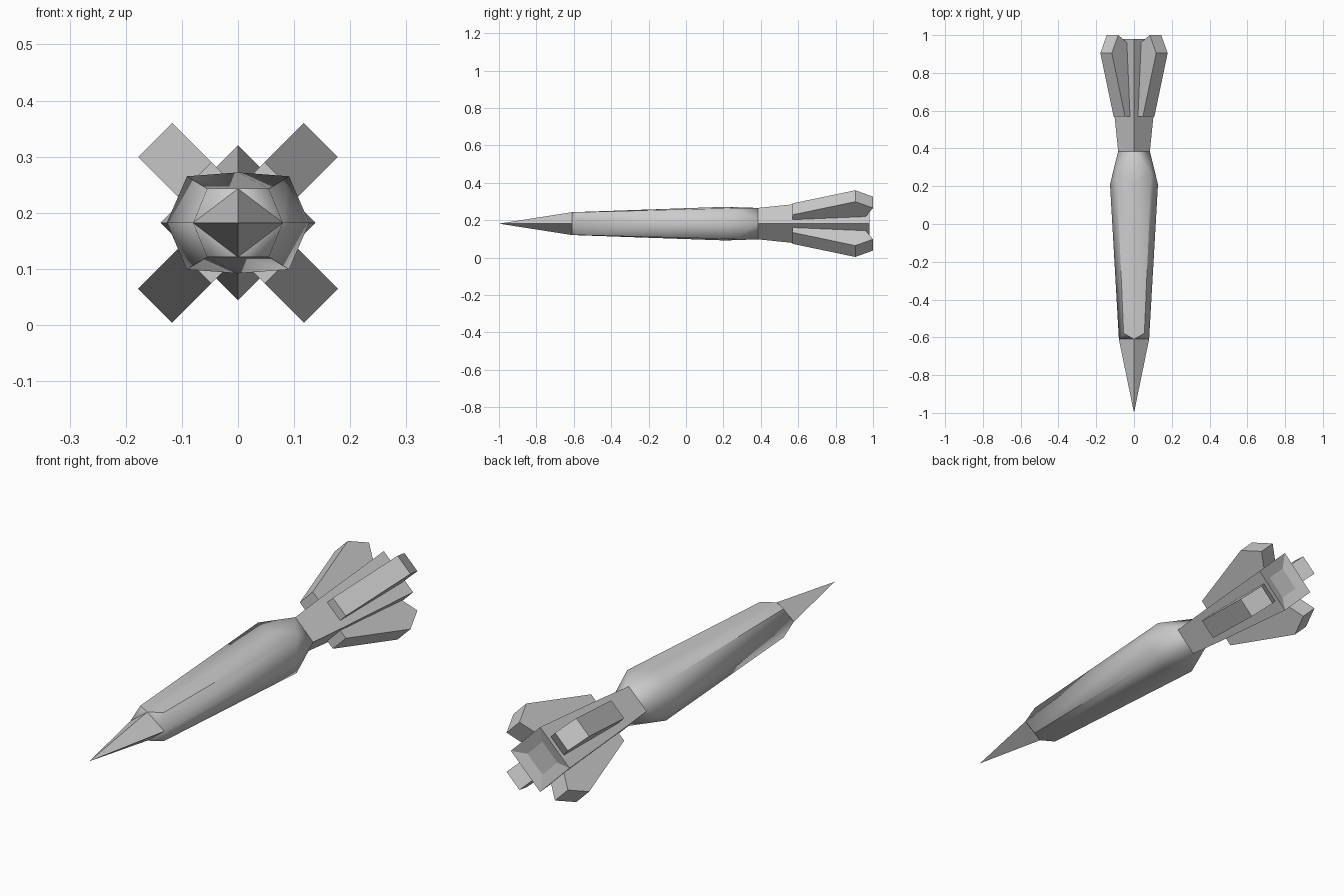
import bpy
from mathutils import Vector
from math import sqrt

if "Cube" in bpy.data.objects:
    bpy.data.objects.remove(bpy.data.objects["Cube"])

ZC = 0.182  # height of the long axis


def make(name, verts, faces, smooth=False):
    mesh = bpy.data.meshes.new(name)
    mesh.from_pydata([(x, y, z + ZC) for x, y, z in verts], [], faces)
    obj = bpy.data.objects.new(name, mesh)
    bpy.context.collection.objects.link(obj)
    bpy.ops.object.select_all(action='DESELECT')
    obj.select_set(True)
    bpy.context.view_layer.objects.active = obj
    bpy.ops.object.mode_set(mode='EDIT')
    bpy.ops.mesh.select_all(action='SELECT')
    bpy.ops.mesh.normals_make_consistent(inside=False)
    bpy.ops.object.mode_set(mode='OBJECT')
    if smooth:
        bpy.ops.object.shade_smooth_by_angle(angle=0.9)
    return obj


def diamond(y, hx, hz):
    return [(hx, y, 0), (0, y, hz), (-hx, y, 0), (0, y, -hz)]


def corners(y, hx, hz):
    return [(hx, y, hz), (-hx, y, hz), (-hx, y, -hz), (hx, y, -hz)]


R = range(4)


def nxt(i):
    return (i + 1) % 4


# Pointed four-sided nose
make("nose_cone", [(0, -1, 0)] + diamond(-0.61, 0.08, 0.061),
     [(0, 1 + i, 1 + nxt(i)) for i in R] + [(4, 3, 2, 1)])

# Tapered eight-sided body with faceted shoulders at both ends
v = (diamond(-0.61, 0.08, 0.061) + corners(-0.578, 0.055, 0.061)
     + diamond(0.21, 0.127, 0.09) + corners(0.265, 0.091, 0.083)
     + diamond(0.385, 0.084, 0.084))
f = [(0, 1, 2, 3)]
for i in R:
    j, k = nxt(i), (i - 1) % 4
    f += [(i, 4 + i, j),                       # front corner facet
          (i, 8 + i, 12 + i, 4 + i),           # side strips
          (4 + i, 12 + i, 8 + j, j),
          (8 + i, 12 + k, 16 + i, 12 + i),     # rear kite facet
          (12 + i, 16 + i, 16 + j)]            # rear corner facet
f.append((19, 18, 17, 16))
make("body", v, f, smooth=True)

# Flaring square tail with a shallow dished end
rings = [(0.385, 0.084), (0.57, 0.103), (0.98, 0.138), (0.965, 0.07)]
v = [p for y, h in rings for p in diamond(y, h, h)]
f = [(4 * r + i, 4 * r + nxt(i), 4 * r + 4 + nxt(i), 4 * r + 4 + i)
     for r in range(3) for i in R]
make("tail", v, f + [(3, 2, 1, 0), (12, 13, 14, 15)])

# Four thick diagonal fins from one side profile (y, radius)
profile = [(0.57, 0.05), (0.57, 0.11), (0.905, 0.209), (1.0, 0.161), (0.95, 0.078)]
n = len(profile)
for sx, sz, label in ((1, 1, "upper_right"), (-1, 1, "upper_left"),
                      (-1, -1, "lower_left"), (1, -1, "lower_right")):
    out = Vector((sx, 0, sz)) / sqrt(2)
    side = Vector((-sz, 0, sx)) / sqrt(2)
    v = [tuple(out * r + side * t + Vector((0, y, 0)))
         for t in (-0.043, 0.043) for y, r in profile]
    f = [(i, (i + 1) % n, n + (i + 1) % n, n + i) for i in range(n)]
    make("fin_" + label, v, f + [tuple(range(n)), tuple(range(2 * n - 1, n - 1, -1))])
